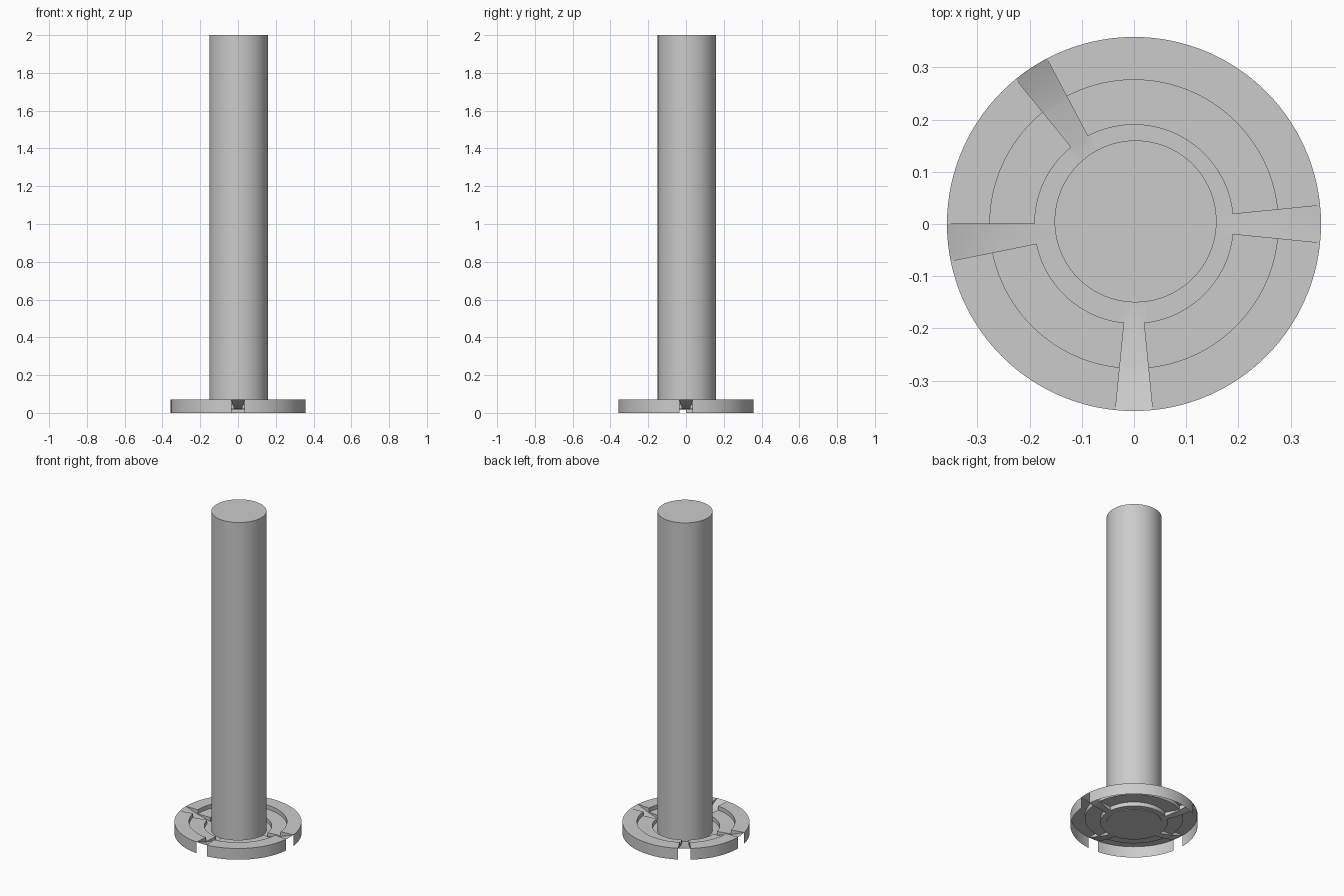
import bpy, bmesh
from math import sin, cos, radians

cube = bpy.data.objects.get("Cube")
if cube:
    bpy.data.objects.remove(cube, do_unlink=True)

# One plain grey for everything
grey = bpy.data.materials.new("light_grey")
grey.use_nodes = True
grey.diffuse_color = (0.6, 0.6, 0.6, 1)
grey.node_tree.nodes["Principled BSDF"].inputs["Base Color"].default_value = (0.6, 0.6, 0.6, 1)

# Radii and heights of the stepped, open-bottomed base
RIM, STEP, HUB, ROD = 0.358, 0.276, 0.19, 0.155
HIGH, MID, LOW = 0.07, 0.045, 0.02
SLOT_HALF = 5.7
SLOTS = [0, 123.5, 185.7, 270]

stepped = [(RIM, 0), (RIM, HIGH), (STEP, HIGH), (STEP, MID), (HUB, MID), (HUB, LOW), (ROD - 0.01, LOW)]
ramp = [(RIM, HIGH), (RIM - 0.004, HIGH - 0.002), (STEP, 0.041), (STEP - 0.006, 0.04),
        (HUB, LOW), (ROD - 0.01, LOW)]


def finish(bm, name):
    mesh = bpy.data.meshes.new(name)
    bm.to_mesh(mesh)
    bm.free()
    mesh.materials.append(grey)
    obj = bpy.data.objects.new(name, mesh)
    bpy.context.collection.objects.link(obj)
    bpy.ops.object.select_all(action='DESELECT')
    bpy.context.view_layer.objects.active = obj
    obj.select_set(True)
    bpy.ops.object.shade_smooth_by_angle(angle=radians(15))
    return obj


def ring_verts(bm, profile, angle):
    a = radians(angle)
    return [bm.verts.new((r * cos(a), r * sin(a), z)) for r, z in profile]


def sweep(bm, profile, start, end):
    """Turn a profile through part of a circle, facing up and out."""
    steps = max(3, round((end - start) / 3))
    rows = [ring_verts(bm, profile, start + (end - start) * i / steps) for i in range(steps + 1)]
    for a, b in zip(rows, rows[1:]):
        for k in range(len(profile) - 1):
            bm.faces.new((a[k], b[k], b[k + 1], a[k + 1]))


# Base: stepped sectors with sloping slots between them
bm = bmesh.new()
for i, slot in enumerate(SLOTS):
    following = SLOTS[i + 1] if i + 1 < len(SLOTS) else 360
    left, right = slot - SLOT_HALF, slot + SLOT_HALF
    sweep(bm, ramp, left, right)
    sweep(bm, stepped, right, following - SLOT_HALF)
    # Side walls of the slot
    for angle in (left, right):
        for outline in (ramp[:3] + [(STEP, HIGH)], ramp[2:5] + [(HUB, MID), (STEP, MID)]):
            wall = ring_verts(bm, outline, angle)
            bm.faces.new(wall if angle == left else wall[::-1])
bmesh.ops.remove_doubles(bm, verts=bm.verts, dist=0.0001)
finish(bm, "slotted_base")

# Rod standing on the hub
bm = bmesh.new()
bottom = 0.016
bmesh.ops.create_cone(bm, cap_ends=True, segments=96, radius1=ROD, radius2=ROD, depth=2 - bottom)
bmesh.ops.translate(bm, verts=bm.verts, vec=(0.003, 0.005, 1 + bottom / 2))
finish(bm, "rod")
